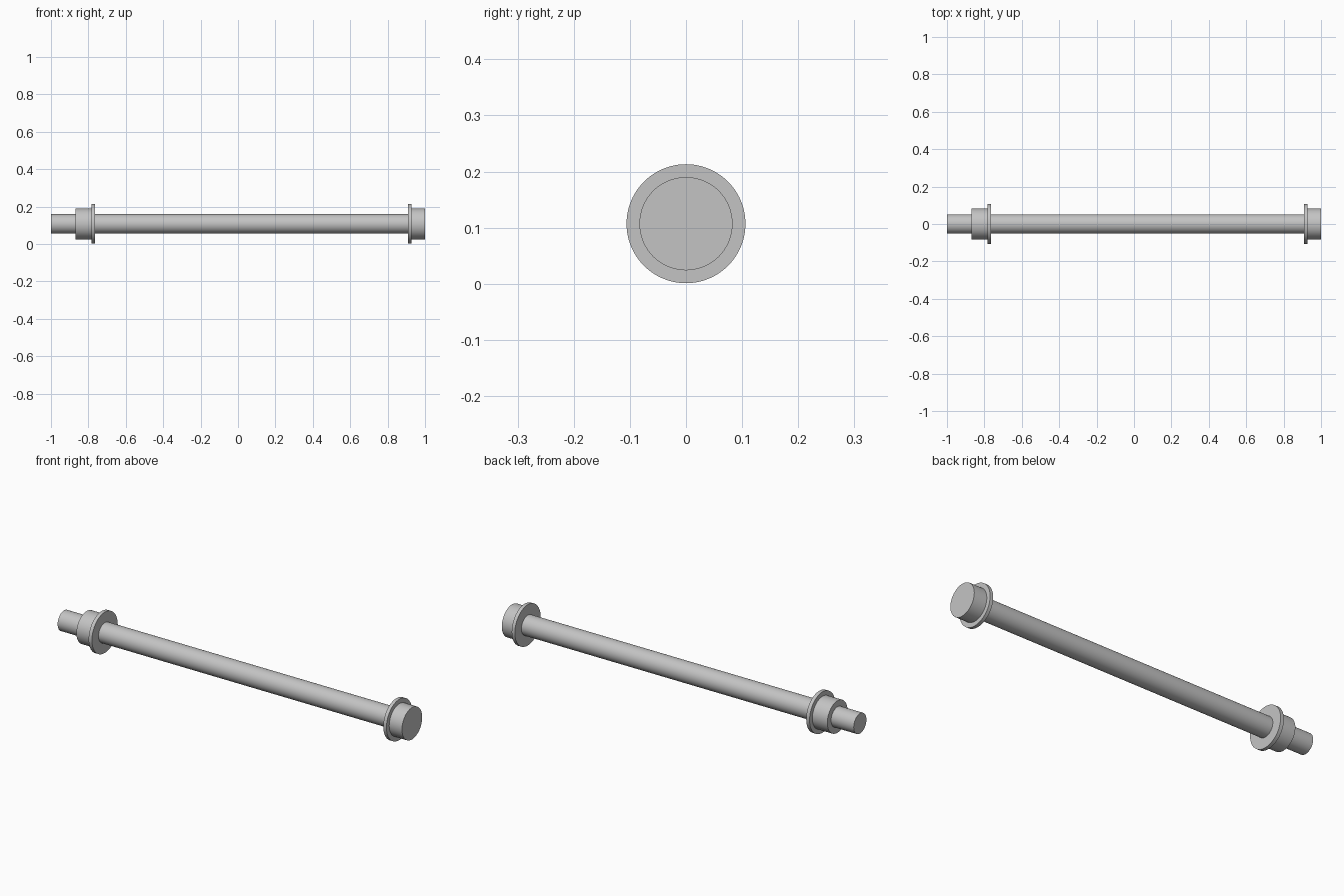
import bpy
import math

cube = bpy.data.objects.get("Cube")
if cube:
    bpy.data.objects.remove(cube, do_unlink=True)

AXIS_Z = 0.107

steel = bpy.data.materials.new("grey_steel")
steel.use_nodes = True
colour = (0.55, 0.55, 0.55, 1)
steel.diffuse_color = colour
steel.node_tree.nodes["Principled BSDF"].inputs["Base Color"].default_value = colour


def cylinder(name, x0, x1, radius):
    """Round part lying along x from x0 to x1."""
    bpy.ops.mesh.primitive_cylinder_add(
        vertices=96, radius=radius, depth=x1 - x0,
        location=((x0 + x1) / 2, 0, AXIS_Z), rotation=(0, math.pi / 2, 0))
    part = bpy.context.object
    part.name = name
    part.data.materials.append(steel)
    bpy.ops.object.shade_smooth_by_angle(angle=math.radians(30))
    return part


# Long shaft, protruding past the collar on the right end
cylinder("shaft", -1.0, 0.95, 0.052)

# Collar and washer near the protruding end
cylinder("right_collar", -0.87, -0.78, 0.083)
cylinder("right_washer", -0.784, -0.765, 0.106)

# Head and washer at the closed end
cylinder("left_washer", 0.909, 0.927, 0.106)
cylinder("left_head", 0.92, 1.0, 0.083)
